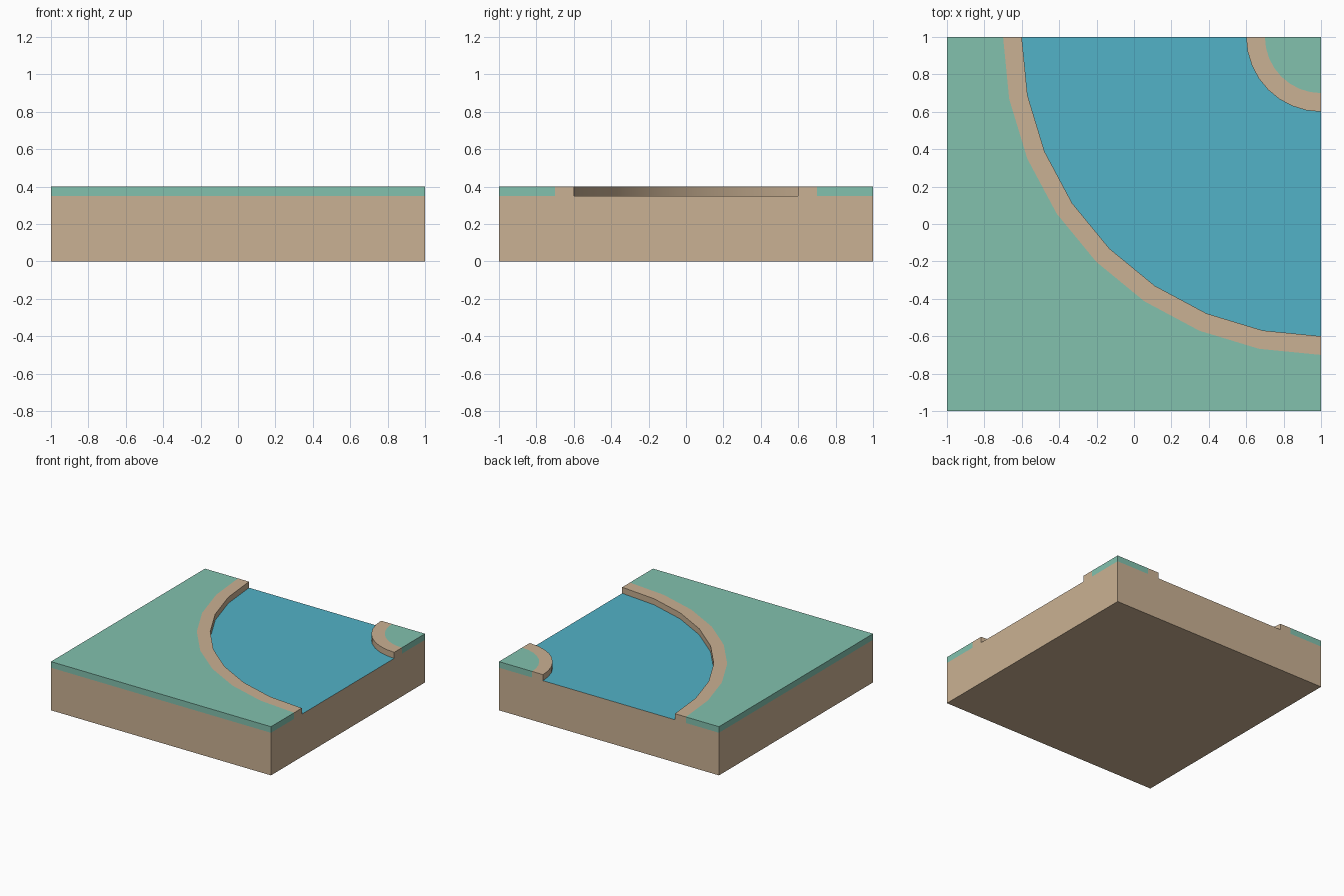
import bpy, bmesh, math

if "Cube" in bpy.data.objects:
    bpy.data.objects.remove(bpy.data.objects["Cube"])

SEG = 8            # segments in the quarter bend
LIP, TOP = 0.35, 0.40


def material(name, rgb):
    m = bpy.data.materials.new(name)
    lin = [((c / 255 + 0.055) / 1.055) ** 2.4 for c in rgb]
    m.diffuse_color = (*lin, 1)
    m.use_nodes = True
    m.node_tree.nodes["Principled BSDF"].inputs["Base Color"].default_value = m.diffuse_color
    return m


DIRT = material("dirt", (202, 177, 147))
GRASS = material("grass", (130, 193, 174))
WATER = material("water", (82, 178, 199))


def point(r, z, i):
    """Point on the bend around corner (1, 1); radius 2 follows the square tile edge."""
    a = math.pi + math.pi / 2 * i / SEG
    c, s = math.cos(a), math.sin(a)
    if r == 2:
        r /= max(abs(c), abs(s))
    return (1 + r * c, 1 + r * s, z)


def sweep(name, mat, profile, cap=()):
    """Sweep an open (radius, z) profile round the bend; cap points close the two ends."""
    bm = bmesh.new()
    rows = [[bm.verts.new(point(r, z, i)) for r, z in profile] for i in range(SEG + 1)]
    for a, b in zip(rows, rows[1:]):
        for j in range(len(profile) - 1):
            bm.faces.new((a[j], a[j + 1], b[j + 1], b[j]))
    if cap:
        for i in (0, SEG):
            vs = [bm.verts.new(point(r, z, i)) for r, z in profile + list(cap)]
            bm.faces.new(vs if i else vs[::-1])
    bmesh.ops.remove_doubles(bm, verts=bm.verts, dist=1e-5)
    me = bpy.data.meshes.new(name)
    bm.to_mesh(me)
    bm.free()
    me.materials.append(mat)
    me.shade_smooth()
    me.set_sharp_from_angle(angle=math.radians(30))
    bpy.context.collection.objects.link(bpy.data.objects.new(name, me))


# Dirt block under everything
sweep("dirt_base", DIRT, [(2, LIP), (2, 0), (0, 0)], [(0, LIP)])
# River bend
sweep("river_water", WATER, [(0.4, LIP), (1.6, LIP)])
# Banks on both sides of the river
sweep("outer_bank", DIRT, [(1.6, LIP), (1.6, TOP), (1.7, TOP)], [(1.7, LIP)])
sweep("inner_bank", DIRT, [(0.3, TOP), (0.4, TOP), (0.4, LIP)], [(0.3, LIP)])
# Grass layers
sweep("outer_grass", GRASS, [(1.7, TOP), (2, TOP), (2, LIP)], [(1.7, LIP)])
sweep("inner_grass", GRASS, [(0, TOP), (0.3, TOP)], [(0.3, LIP), (0, LIP)])
